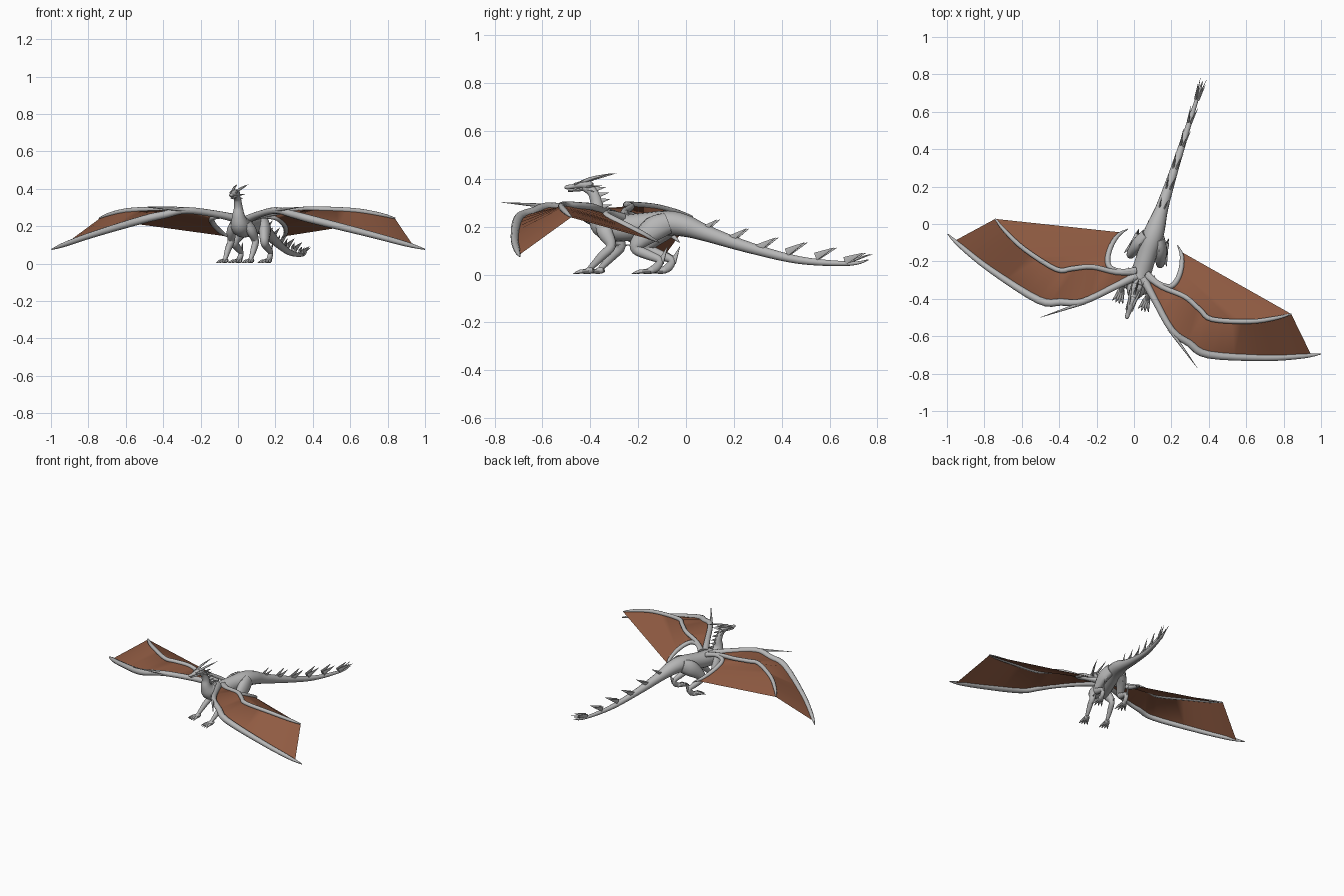
import bpy, bmesh, math
from mathutils import Vector, Matrix

def material(name, rgb):
    m = bpy.data.materials.new(name)
    m.diffuse_color = (*rgb, 1)
    return m

SCALE = material("grey_scales", (0.47, 0.47, 0.47))
SKIN = material("brown_wing_skin", (0.28, 0.105, 0.055))

# The creature is symmetric about an axis turned 17.8 degrees:
# local (side, back, up) is placed in the world by this matrix.
PLACE = Matrix.Translation((0, -0.38, 0)) @ Matrix.Rotation(math.radians(-17.8), 4, 'Z')

def smooth_path(rows, n):
    """Catmull-Rom through rows of numbers, n steps per span."""
    rows = [Vector(r) for r in rows]
    out = []
    for i in range(len(rows) - 1):
        a, b, c, d = rows[max(i - 1, 0)], rows[i], rows[i + 1], rows[min(i + 2, len(rows) - 1)]
        for k in range(n):
            t = k / n
            out.append(0.5 * (2 * b + (c - a) * t + (2 * a - 5 * b + 4 * c - d) * t * t
                              + (3 * b - a - 3 * c + d) * t ** 3))
    return out + [rows[-1]]

def tube(bm, rows, ref=(1, 0, 0), sides=12, n=4, side=1):
    """Rows are (u, v, z, radius_along_ref, radius_across)."""
    rows = [tuple(r) if len(r) == 5 else (*r, r[3]) for r in rows]
    path = smooth_path(rows, n)
    rings = []
    for i, p in enumerate(path):
        c = Vector(p[:3])
        t = (Vector(path[min(i + 1, len(path) - 1)][:3]) - Vector(path[max(i - 1, 0)][:3])).normalized()
        a = Vector(ref)
        a = (a - t * a.dot(t)).normalized()
        b = t.cross(a)
        ring = []
        for k in range(sides):
            w = 2 * math.pi * k / sides
            q = c + a * math.cos(w) * max(p[3], 0.0008) + b * math.sin(w) * max(p[4], 0.0008)
            ring.append(bm.verts.new((q.x * side, q.y, q.z)))
        rings.append(ring)
    for r, s in zip(rings, rings[1:]):
        for k in range(sides):
            j = (k + 1) % sides
            bm.faces.new((r[k], r[j], s[j], s[k]))
    bm.faces.new(rings[0][::-1])
    bm.faces.new(rings[-1])

def spike(bm, base, tip, r1, r2=None, ref=(1, 0, 0), side=1, sides=6):
    b, t = Vector(base), Vector(tip)
    m = b.lerp(t, 0.5)
    r2 = r2 or r1
    tube(bm, [(*b, r1, r2), (*m, r1 * 0.55, r2 * 0.55), (*t, 0, 0)], ref, sides, 1, side)

def finish(bm, name, mat, solid=True):
    if solid:
        bmesh.ops.recalc_face_normals(bm, faces=bm.faces)
    me = bpy.data.meshes.new(name)
    bm.to_mesh(me)
    bm.free()
    me.materials.append(mat)
    ob = bpy.data.objects.new(name, me)
    bpy.context.collection.objects.link(ob)
    ob.matrix_world = PLACE
    bpy.context.view_layer.objects.active = ob
    ob.select_set(True)
    bpy.ops.object.shade_smooth_by_angle(angle=math.radians(45))
    ob.select_set(False)

# Body: neck, trunk and tail in one sweep
BODY = [(0, -0.045, 0.368, 0.018, 0.02), (0, -0.012, 0.345, 0.019, 0.022), (0, 0.006, 0.30, 0.023, 0.026),
        (0, 0.01, 0.25, 0.036, 0.036), (0, 0.04, 0.205, 0.052, 0.055), (0, 0.12, 0.195, 0.054, 0.056),
        (0, 0.22, 0.205, 0.052, 0.054), (0, 0.32, 0.215, 0.056, 0.052), (0, 0.40, 0.203, 0.048, 0.046),
        (0, 0.49, 0.172, 0.034, 0.034), (0, 0.68, 0.112, 0.023, 0.023), (0, 0.90, 0.06, 0.016, 0.016),
        (0, 1.12, 0.046, 0.009, 0.009), (0, 1.20, 0.062, 0.002, 0.002)]
bm = bmesh.new()
tube(bm, BODY, sides=16, n=5)
finish(bm, "body", SCALE)

# Head and lower jaw
bm = bmesh.new()
tube(bm, [(0, -0.012, 0.372, 0.012, 0.012), (0, -0.035, 0.376, 0.023, 0.020), (0, -0.065, 0.375, 0.021, 0.015),
          (0, -0.10, 0.368, 0.013, 0.010), (0, -0.125, 0.365, 0.011, 0.009), (0, -0.133, 0.362, 0.004, 0.004)])
tube(bm, [(0, -0.03, 0.36, 0.015, 0.008), (0, -0.08, 0.353, 0.011, 0.006), (0, -0.118, 0.35, 0.005, 0.004)])
finish(bm, "head", SCALE)

# Horns, cheek spikes, brows
bm = bmesh.new()
for s in (1, -1):
    tube(bm, [(0.012, -0.055, 0.386, 0.008), (0.02, -0.01, 0.402, 0.007), (0.027, 0.04, 0.414, 0.004),
              (0.03, 0.085, 0.424, 0)], n=3, sides=8, side=s)
    spike(bm, (0.017, -0.03, 0.366), (0.034, 0.02, 0.372), 0.006, side=s)
    spike(bm, (0.014, -0.03, 0.355), (0.026, 0.008, 0.345), 0.005, side=s)
    spike(bm, (0.015, -0.085, 0.378), (0.022, -0.045, 0.392), 0.006, side=s)
finish(bm, "horns", SCALE)

# Spikes down the back of the neck
bm = bmesh.new()
for v, z in ((0.005, 0.358), (0.018, 0.334), (0.024, 0.308), (0.032, 0.284), (0.05, 0.262)):
    spike(bm, (0, v, z), (0, v + 0.042, z + 0.008), 0.006, 0.011)
finish(bm, "neck_spikes", SCALE)

# Paired spikes along the tail
bm = bmesh.new()
for i in range(6):
    v = 0.48 + 0.128 * i
    z = 0.178 - 0.034 * i if i < 3 else 0.094 - 0.018 * (i - 3)
    h = 0.052 - 0.004 * i
    for s in (1, -1):
        spike(bm, (0.008, v - 0.02, z), (0.02, v + 0.062, z + h), 0.007, 0.019, side=s)
for s in (1, -1):
    spike(bm, (0.003, 1.10, 0.05), (0.017, 1.212, 0.085), 0.006, 0.009, side=s)
finish(bm, "tail_spikes", SCALE)

def foot(bm, u, v, size, s):
    """Pad with four clawed toes pointing forward."""
    tube(bm, [(u, v + 0.015, 0.022, 0.012, 0.012), (u, v, 0.018, 0.018, 0.015),
              (u, v - 0.3 * size, 0.012, 0.019, 0.010)], side=s, sides=10, n=2)
    for k in range(4):
        d = (k - 1.5) * 0.3
        tip = (u + math.sin(d) * size, v - math.cos(d) * size, 0.003)
        mid = (u + math.sin(d) * size * 0.6, v - math.cos(d) * size * 0.6, 0.013)
        tube(bm, [(u + d * 0.025, v, 0.015, 0.008), (*mid, 0.008), (*tip, 0.001)], side=s, sides=8, n=2)

# Legs
for s, word in ((1, "right"), (-1, "left")):
    bm = bmesh.new()
    tube(bm, [(0.035, 0.045, 0.215, 0.022, 0.035), (0.056, 0.062, 0.175, 0.026, 0.034),
              (0.068, 0.092, 0.12, 0.019, 0.021), (0.072, 0.055, 0.08, 0.017, 0.019),
              (0.072, 0.01, 0.035, 0.012, 0.013), (0.072, -0.005, 0.02, 0.011, 0.011)], side=s)
    spike(bm, (0.068, 0.08, 0.12), (0.074, 0.135, 0.125), 0.008, side=s)
    foot(bm, 0.072, 0.0, 0.07, s)
    finish(bm, word + "_front_leg", SCALE)

    bm = bmesh.new()
    tube(bm, [(0.035, 0.33, 0.215, 0.03, 0.045), (0.062, 0.275, 0.19, 0.033, 0.052),
              (0.08, 0.215, 0.135, 0.026, 0.034), (0.084, 0.21, 0.105, 0.021, 0.024),
              (0.084, 0.26, 0.082, 0.018, 0.02), (0.083, 0.31, 0.06, 0.014, 0.016),
              (0.083, 0.295, 0.03, 0.014, 0.018), (0.083, 0.27, 0.018, 0.013, 0.014)], side=s)
    spike(bm, (0.083, 0.315, 0.05), (0.085, 0.345, 0.118), 0.009, 0.015, side=s)
    foot(bm, 0.083, 0.275, 0.085, s)
    finish(bm, word + "_hind_leg", SCALE)

# Wing bones: leading arm, middle finger, inner hook
ARM = [(0.02, 0.10, 0.235, 0.024), (0.113, 0.01, 0.262, 0.019), (0.252, -0.118, 0.284, 0.018),
       (0.36, -0.155, 0.262, 0.020), (0.476, -0.182, 0.235, 0.021), (0.771, -0.106, 0.158, 0.017),
       (0.96, -0.035, 0.103, 0.013), (1.048, 0.006, 0.076, 0.003)]
FINGER = [(0.03, 0.12, 0.24, 0.018), (0.13, 0.087, 0.262, 0.015), (0.261, 0.075, 0.283, 0.014),
          (0.36, 0.033, 0.29, 0.014), (0.438, 0.004, 0.292, 0.014), (0.634, 0.055, 0.284, 0.013),
          (0.76, 0.115, 0.262, 0.011), (0.831, 0.161, 0.242, 0.004)]
HOOK = [(0.03, 0.13, 0.24, 0.018), (0.10, 0.10, 0.255, 0.015), (0.165, 0.10, 0.25, 0.015),
        (0.193, 0.14, 0.232, 0.015), (0.197, 0.21, 0.20, 0.014), (0.178, 0.28, 0.163, 0.011),
        (0.139, 0.326, 0.135, 0.002)]

def resample(rows, count):
    pts = [Vector(r[:3]) for r in smooth_path(rows, 6)]
    cum = [0]
    for a, b in zip(pts, pts[1:]):
        cum.append(cum[-1] + (b - a).length)
    out = []
    for k in range(count):
        d = cum[-1] * k / (count - 1)
        i = max(j for j in range(len(cum) - 1) if cum[j] <= d)
        out.append(pts[i].lerp(pts[i + 1], (d - cum[i]) / (cum[i + 1] - cum[i])))
    return out

for s, word in ((1, "right"), (-1, "left")):
    bm = bmesh.new()
    for rows in (ARM, FINGER, HOOK):
        tube(bm, rows, ref=(0, 0, 1), sides=10, side=s)
    # Long thorn at the wing elbow
    spike(bm, (0.235, -0.115, 0.285), (0.442, -0.268, 0.302), 0.011, ref=(0, 0, 1), side=s, sides=8)
    finish(bm, word + "_wing_bones", SCALE)

    # Skin stretched between neighbouring bones
    bm = bmesh.new()
    n = 17
    edges = [resample(ARM[:-1] + [(0.995, -0.01, 0.088, 0)], n), resample(FINGER, n),
             resample(HOOK[:-1] + [(0.172, 0.297, 0.15, 0)], n)]
    grid = [[bm.verts.new((p.x * s, p.y, p.z - 0.003)) for p in e] for e in edges]
    for r, q in zip(grid, grid[1:]):
        for k in range(n - 1):
            f = (r[k], r[k + 1], q[k + 1], q[k])
            bm.faces.new(f if s > 0 else f[::-1])
    finish(bm, word + "_wing_skin", SKIN, solid=False)
